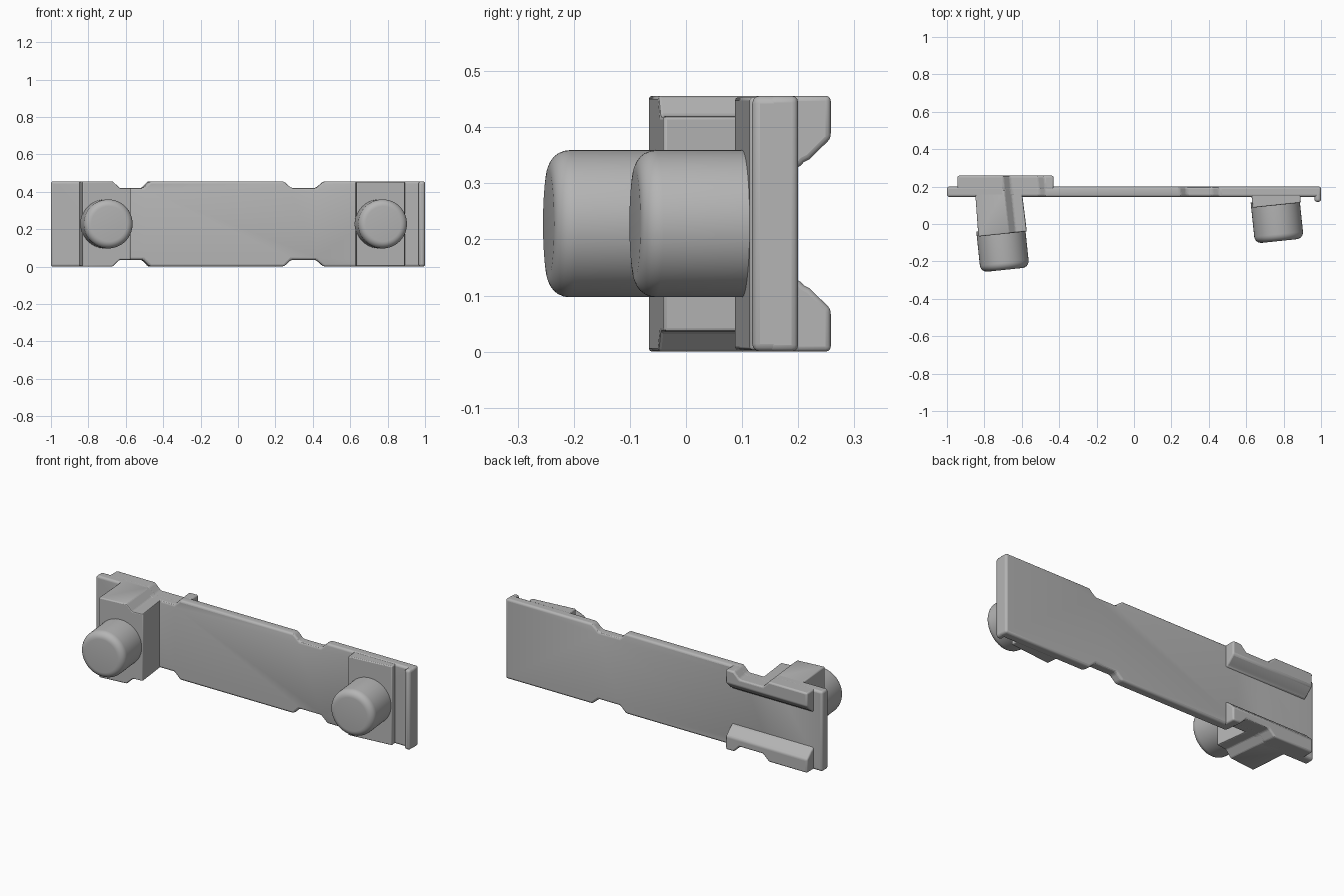
import bpy, bmesh, math
from mathutils import Vector, Matrix

cube = bpy.data.objects.get("Cube")
if cube:
    bpy.data.objects.remove(cube, do_unlink=True)

HEIGHT = 0.456
MID = HEIGHT / 2
TILT = math.radians(6)

grey = bpy.data.materials.new("plain grey")
grey.use_nodes = True
colour = (0.46, 0.46, 0.46, 1)
grey.diffuse_color = colour
grey.node_tree.nodes["Principled BSDF"].inputs["Base Color"].default_value = colour


def prism(name, loop, offset):
    """Extrude a closed loop of 3D points along an offset vector."""
    bm = bmesh.new()
    face = bm.faces.new([bm.verts.new(p) for p in loop])
    new = bmesh.ops.extrude_face_region(bm, geom=[face])["geom"]
    bmesh.ops.translate(bm, vec=Vector(offset),
                        verts=[v for v in new if isinstance(v, bmesh.types.BMVert)])
    bmesh.ops.recalc_face_normals(bm, faces=bm.faces)
    mesh = bpy.data.meshes.new(name)
    bm.to_mesh(mesh)
    bm.free()
    obj = bpy.data.objects.new(name, mesh)
    bpy.context.collection.objects.link(obj)
    mesh.materials.append(grey)
    return obj


def plan(name, points, z0, z1):
    return prism(name, [(x, y, z0) for x, y in points], (0, 0, z1 - z0))


def box(name, x0, x1, y0, y1, z0=0, z1=HEIGHT):
    return plan(name, [(x0, y0), (x1, y0), (x1, y1), (x0, y1)], z0, z1)


# Tapered edge notches, slanted with the pegs
def notch(name, xs, side):
    a, b, c, d = xs
    outline = [(a - 0.038, 0.492), (a, HEIGHT), (b, 0.42), (c, 0.42),
               (d, HEIGHT), (d + 0.038, 0.492)]
    y0, y1 = -0.3, 0.4
    slant = math.tan(TILT)
    loop = [(x - slant * y0, y0, z if side > 0 else HEIGHT - z) for x, z in outline]
    obj = prism(name, loop, (-slant * (y1 - y0), y1 - y0, 0))
    obj.hide_render = True
    obj.hide_viewport = True
    obj.display_type = 'WIRE'
    return obj


cutters = {}
for word, side in (("top", 1), ("bottom", -1)):
    cutters["right", side] = notch(f"right_{word}_notch_cutter", (-0.675, -0.637, -0.49, -0.455), side)
    cutters["left", side] = notch(f"left_{word}_notch_cutter", (0.262, 0.30, 0.435, 0.475), side)


def finish(obj, cuts=(), bevel=0.01, segments=3):
    for key in cuts:
        mod = obj.modifiers.new("notch", 'BOOLEAN')
        mod.operation = 'DIFFERENCE'
        mod.solver = 'EXACT'
        mod.object = cutters[key]
    if bevel:
        mod = obj.modifiers.new("soft_edges", 'BEVEL')
        mod.width = bevel
        mod.segments = segments
        mod.limit_method = 'ANGLE'
        mod.angle_limit = math.radians(35)
    bpy.ops.object.select_all(action='DESELECT')
    obj.select_set(True)
    bpy.context.view_layer.objects.active = obj
    bpy.ops.object.shade_smooth_by_angle(angle=math.radians(30))


# Long plate and its end lip
finish(box("plate", -1, 1, 0.145, 0.2), list(cutters), 0.012)
finish(box("end_lip", 0.965, 1, 0.118, 0.2), bevel=0.014)

# Blocks carrying the pegs
finish(plan("tall_block", [(-0.85, 0.18), (-0.832, -0.067), (-0.573, -0.04), (-0.6, 0.18)],
            0, HEIGHT), [("right", 1), ("right", -1)], 0.006, 2)
finish(plan("low_block", [(0.627, 0.17), (0.634, 0.087), (0.892, 0.114), (0.888, 0.17)],
            0.003, HEIGHT - 0.003), bevel=0.005, segments=2)

# Back rails with sloped inner faces
for word, side in (("upper", 1), ("lower", -1)):
    section = [(0.18, HEIGHT), (0.258, HEIGHT), (0.258, 0.38), (0.22, 0.343),
               (0.21, 0.338), (0.202, 0.328), (0.18, 0.328)]
    loop = [(-0.945, y, z if side > 0 else HEIGHT - z) for y, z in section]
    finish(prism(f"{word}_rail", loop, (0.515, 0, 0)), [("right", side)], 0.009)


# Round pegs with softened tips, lathed about their axis
def peg(name, tip, length, radius=0.131, round_off=0.037):
    profile = [(0, 0)]
    for i in range(7):
        a = math.radians(15 * i)
        profile.append((radius - round_off + round_off * math.sin(a),
                        round_off - round_off * math.cos(a)))
    profile += [(radius, length), (0, length)]
    bm = bmesh.new()
    verts = [bm.verts.new((r, y, 0)) for r, y in profile]
    edges = [bm.edges.new(pair) for pair in zip(verts, verts[1:])]
    bmesh.ops.spin(bm, geom=verts + edges, cent=(0, 0, 0), axis=(0, 1, 0),
                   angle=math.tau, steps=64)
    bmesh.ops.remove_doubles(bm, verts=bm.verts, dist=0.0001)
    bmesh.ops.recalc_face_normals(bm, faces=bm.faces)
    bmesh.ops.transform(bm, verts=bm.verts, matrix=Matrix.Translation((*tip, MID))
                        @ Matrix.Rotation(TILT, 4, 'Z'))
    mesh = bpy.data.meshes.new(name)
    bm.to_mesh(mesh)
    bm.free()
    obj = bpy.data.objects.new(name, mesh)
    bpy.context.collection.objects.link(obj)
    mesh.materials.append(grey)
    finish(obj, bevel=0)


peg("long_peg", (-0.69, -0.245), 0.22)
peg("short_peg", (0.777, -0.091), 0.22)
